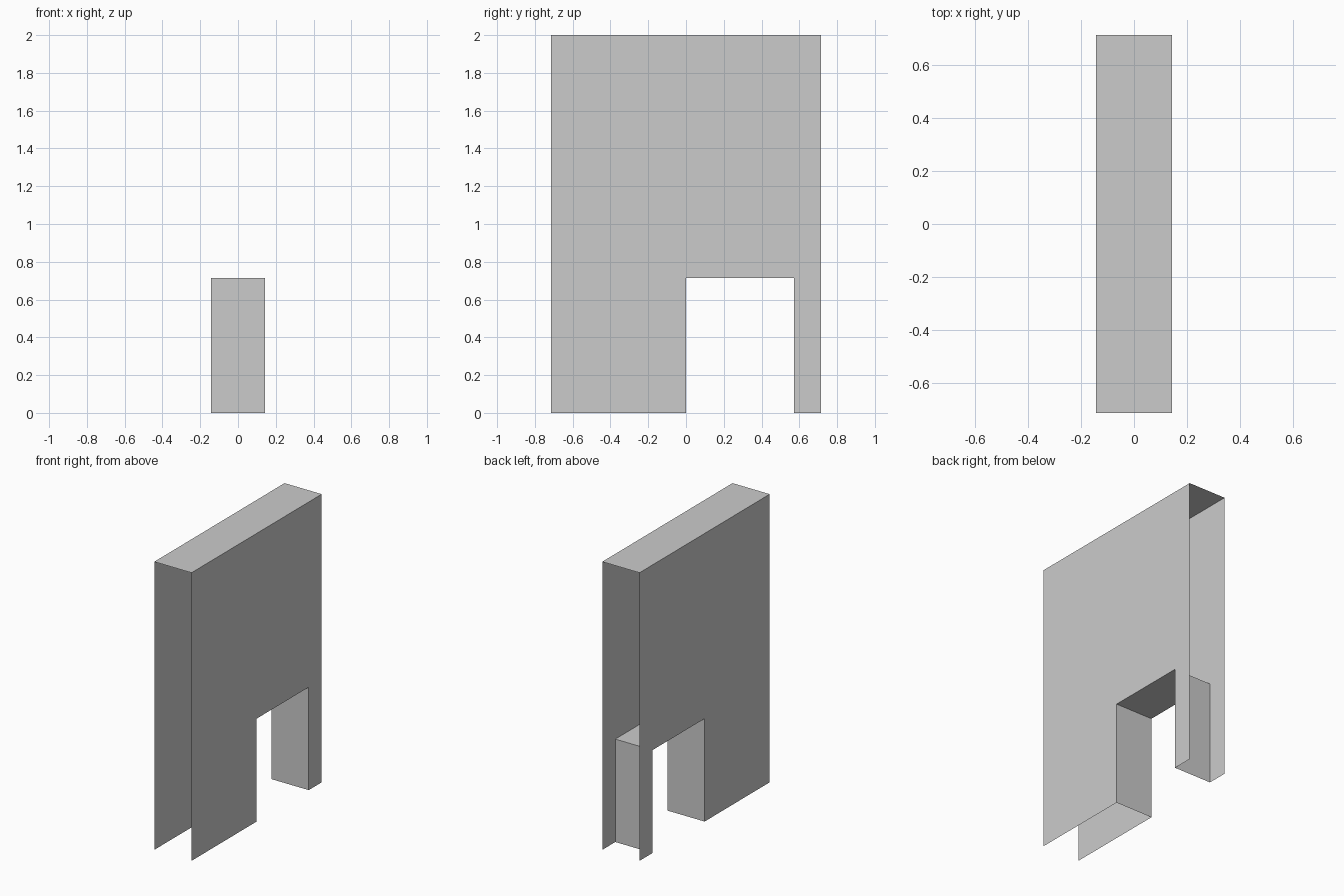
import bpy
import bmesh

default = bpy.data.objects.get("Cube")
if default:
    bpy.data.objects.remove(default, do_unlink=True)

UNIT = 1 / 7          # the wall is 2 wide, 10 long and 14 high in these units
HALF = UNIT

grey = bpy.data.materials.new("plain grey")
grey.use_nodes = True
GREY = (0.6, 0.6, 0.6, 1)
grey.diffuse_color = GREY
grey.node_tree.nodes["Principled BSDF"].inputs["Base Color"].default_value = GREY


def make_object(name, bm):
    mesh = bpy.data.meshes.new(name)
    bm.to_mesh(mesh)
    bm.free()
    mesh.materials.append(grey)
    obj = bpy.data.objects.new(name, mesh)
    bpy.context.collection.objects.link(obj)
    return obj


def strip(name, path):
    """Open sheet spanning the wall thickness along a (y, z) path."""
    bm = bmesh.new()
    rows = [[bm.verts.new((x, y * UNIT, z * UNIT)) for x in (-HALF, HALF)]
            for y, z in path]
    for a, b in zip(rows, rows[1:]):
        bm.faces.new((a[0], a[1], b[1], b[0]))
    return make_object(name, bm)


# Side walls: one flat sheet with a doorway notch, mirrored across x
outline = [(-5, 0), (0, 0), (0, 5), (4, 5), (4, 0), (5, 0), (5, 14), (-5, 14)]
bm = bmesh.new()
bm.faces.new([bm.verts.new((HALF, y * UNIT, z * UNIT)) for y, z in outline])
walls = make_object("side_walls", bm)
mirror = walls.modifiers.new("Mirror", "MIRROR")
mirror.use_axis[0] = True

# Doorway lining: two jambs and the lintel; ends and base stay open
strip("doorway_lining", [(4, 0), (4, 5), (0, 5), (0, 0)])

# Top cap
strip("top_cap", [(-5, 14), (5, 14)])
